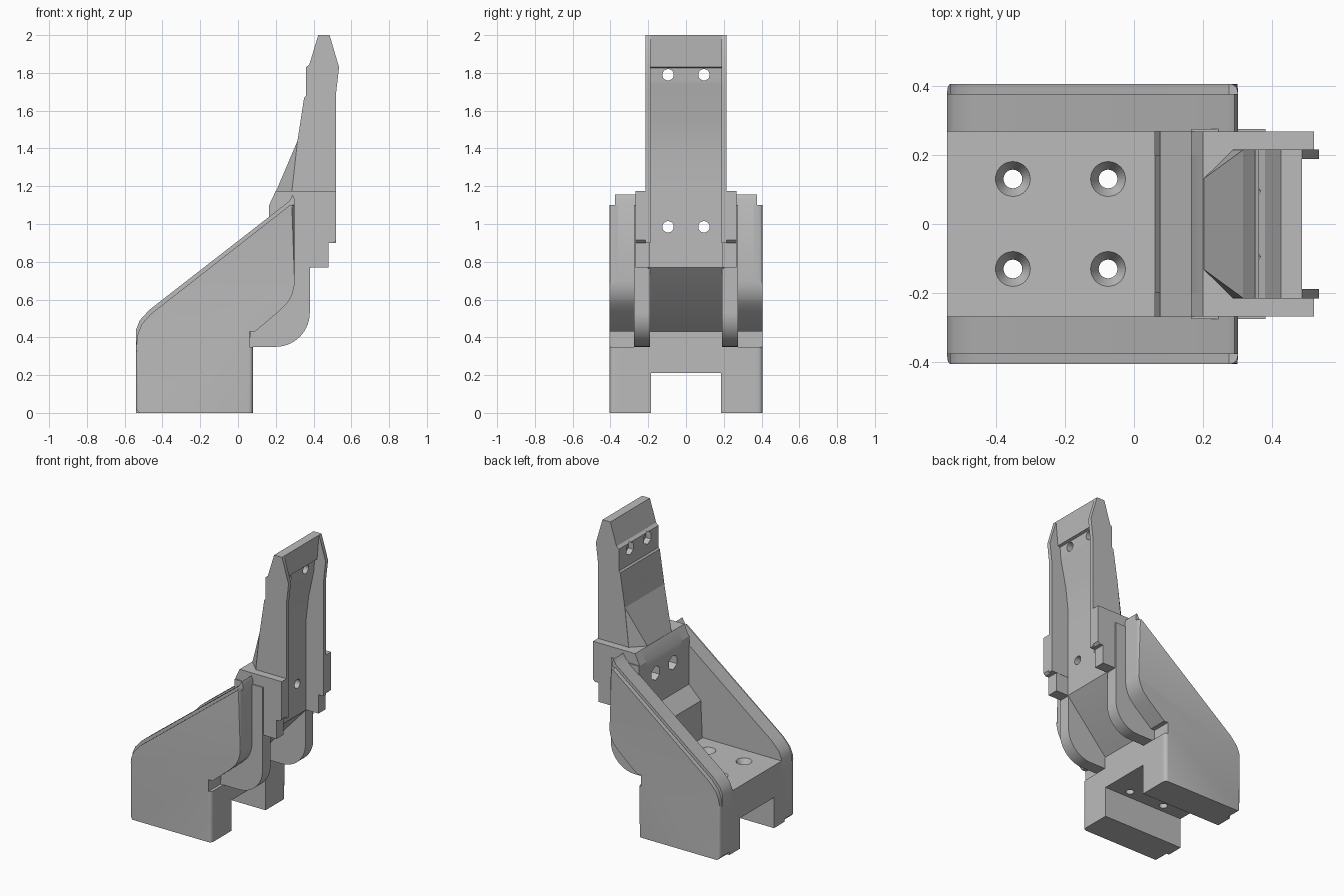
import bpy, bmesh, math
from mathutils import Vector

old = bpy.data.objects.get("Cube")
if old:
    bpy.data.objects.remove(old)

grey = bpy.data.materials.new("plain grey")
grey.use_nodes = True
GREY = (0.5, 0.5, 0.5, 1)
grey.diffuse_color = GREY
grey.node_tree.nodes["Principled BSDF"].inputs["Base Color"].default_value = GREY


def finish(name, bm):
    bmesh.ops.recalc_face_normals(bm, faces=bm.faces)
    mesh = bpy.data.meshes.new(name)
    bm.to_mesh(mesh)
    bm.free()
    mesh.materials.append(grey)
    ob = bpy.data.objects.new(name, mesh)
    bpy.context.collection.objects.link(ob)
    return ob


def prism(name, profile, y0, y1, mirror=False, corner=0):
    """Extrude an x-z profile along y; optionally round upright outer edges and mirror."""
    bm = bmesh.new()
    face = bm.faces.new([bm.verts.new((x, y0, z)) for x, z in profile])
    ext = bmesh.ops.extrude_face_region(bm, geom=[face])
    verts = [g for g in ext["geom"] if isinstance(g, bmesh.types.BMVert)]
    bmesh.ops.translate(bm, verts=verts, vec=(0, y1 - y0, 0))
    if corner:
        upright = [e for e in bm.edges if all(v.co.y == verts[0].co.y for v in e.verts)
                   and abs(e.verts[0].co.x - e.verts[1].co.x) < .001 and e.calc_length() > .2]
        bmesh.ops.bevel(bm, geom=upright, offset=corner, segments=4, profile=.5, affect='EDGES')
    ob = finish(name, bm)
    if mirror:
        mod = ob.modifiers.new("other side", 'MIRROR')
        mod.use_axis = (False, True, False)
        mod.use_mirror_merge = False
    return ob


def box(x0, x1, z0, z1):
    return [(x0, z0), (x1, z0), (x1, z1), (x0, z1)]


def arc(cx, cz, r, a0, a1, n=10):
    steps = [math.radians(a0 + (a1 - a0) * i / n) for i in range(n + 1)]
    return [(cx + r * math.cos(a), cz + r * math.sin(a)) for a in steps]


def cut_hole(target, at, axis, r0, r1, length, sides=32):
    """Subtract a round, conical or six-sided hole from the target."""
    bm = bmesh.new()
    bmesh.ops.create_cone(bm, cap_ends=True, segments=sides, radius1=r0, radius2=r1, depth=length)
    cutter = finish("hole_cutter", bm)
    cutter.location = at
    cutter.rotation_euler = Vector(axis).to_track_quat('Z', 'Y').to_euler()
    cutter.hide_render = True
    cutter.hide_viewport = True
    mod = target.modifiers.new("hole", 'BOOLEAN')
    mod.operation = 'DIFFERENCE'
    mod.solver = 'EXACT'
    mod.object = cutter


# Base: floor slab and two feet either side of the channel
floor = prism("base_floor", box(-.54, .06, .21, .43), -.28, .28)
prism("base_sill", box(.04, .08, .21, .43), -.19, .19)
prism("base_foot", box(-.54, .08, 0, .35), .185, .30, True)
for x in (-.35, -.075):
    for y in (-.13, .13):
        cut_hole(floor, (x, y, .32), (0, 0, 1), .027, .027, .4)
        cut_hole(floor, (x, y, .41), (0, 0, 1), .027, .053, .05)

# Cheeks: outer skin slightly lower than the inner rim
swoop = [(.06, .35), (.06, .43), (.09, .43), (.22, .54)] + arc(.10, .70, .20, -36, 0, 6)
lower = [(-.54, .02), (-.52, 0), (.08, 0), (.08, .35)] + swoop
prism("cheek_outer", lower + [(.30, 1.10), (.275, 1.10), (-.46, .525), (-.51, .47), (-.53, .42),
                              (-.54, .35)], .36, .405, True, corner=.024)
prism("cheek_inner", lower + [(.30, 1.13), (.29, 1.155), (.27, 1.12), (-.47, .545), (-.52, .49),
                              (-.54, .44)], .268, .375, True)

# Rounded hinge plates inside the cheeks
prism("hinge_plate", [(.06, .35)] + arc(.20, .53, .18, -90, 0, 14)
      + [(.38, 1.10), (.165, 1.10), (.165, .77), (.075, .68)], .19, .275, True)

# Centre block with sloping underside and the wall behind the floor
block = prism("centre_block", [(.06, .42), (.075, .43), (.385, .77), (.385, 1.175), (.20, 1.175),
                               (.165, 1.10), (.165, .77), (.075, .68)], -.20, .20)
for y in (-.095, .095):
    cut_hole(block, (.3, y, .985), (1, 0, 0), .03, .03, .5)
    cut_hole(block, (.17, y, .985), (1, 0, 0), .05, .05, .13, 6)

# Collar around the foot of the arm, stepped at its lower end
prism("collar", [(.165, 1.10), (.30, 1.10), (.30, .77), (.48, .77), (.48, .9), (.505, .9), (.52, .915),
                 (.52, 1.175), (.20, 1.175)], .19, .268, True)

# Arm: back plate, side flanges and the gusset that braces it
spine = [(.425, 2), (.378, 1.845), (.36, 1.83), (.36, 1.68), (.35, 1.67), (.315, 1.44), (.285, 1.17)]
plate = prism("arm_plate", spine + [(.385, 1.17), (.385, 1.38), (.405, 1.55), (.445, 1.74), (.452, 1.825),
                                    (.47, 1.83), (.485, 2)], -.20, .20)
for y in (-.095, .095):
    cut_hole(plate, (.4, y, 1.79), (1, 0, 0), .03, .03, .3)
    cut_hole(plate, (.35, y, 1.79), (1, 0, 0), .045, .045, .1, 6)
prism("arm_flange", spine + [(.285, .9), (.52, .9), (.52, 1.70), (.535, 1.83), (.485, 2)],
      .188, .215, True)

bm = bmesh.new()
for s in (-1, 1):
    for x, y, z in [(.20, .13, 1.17), (.285, .214, 1.17), (.315, .214, 1.44), (.35, .19, 1.44),
                    (.35, .19, 1.17)]:
        bm.verts.new((x, s * y, z))
bmesh.ops.convex_hull(bm, input=bm.verts)
finish("arm_gusset", bm)

# Smooth the rounded surfaces, keep hard edges
for ob in bpy.context.scene.objects:
    ob.select_set(ob.type == 'MESH' and not ob.hide_render)
    if ob.select_get():
        bpy.context.view_layer.objects.active = ob
bpy.ops.object.shade_smooth_by_angle(angle=math.radians(30))
